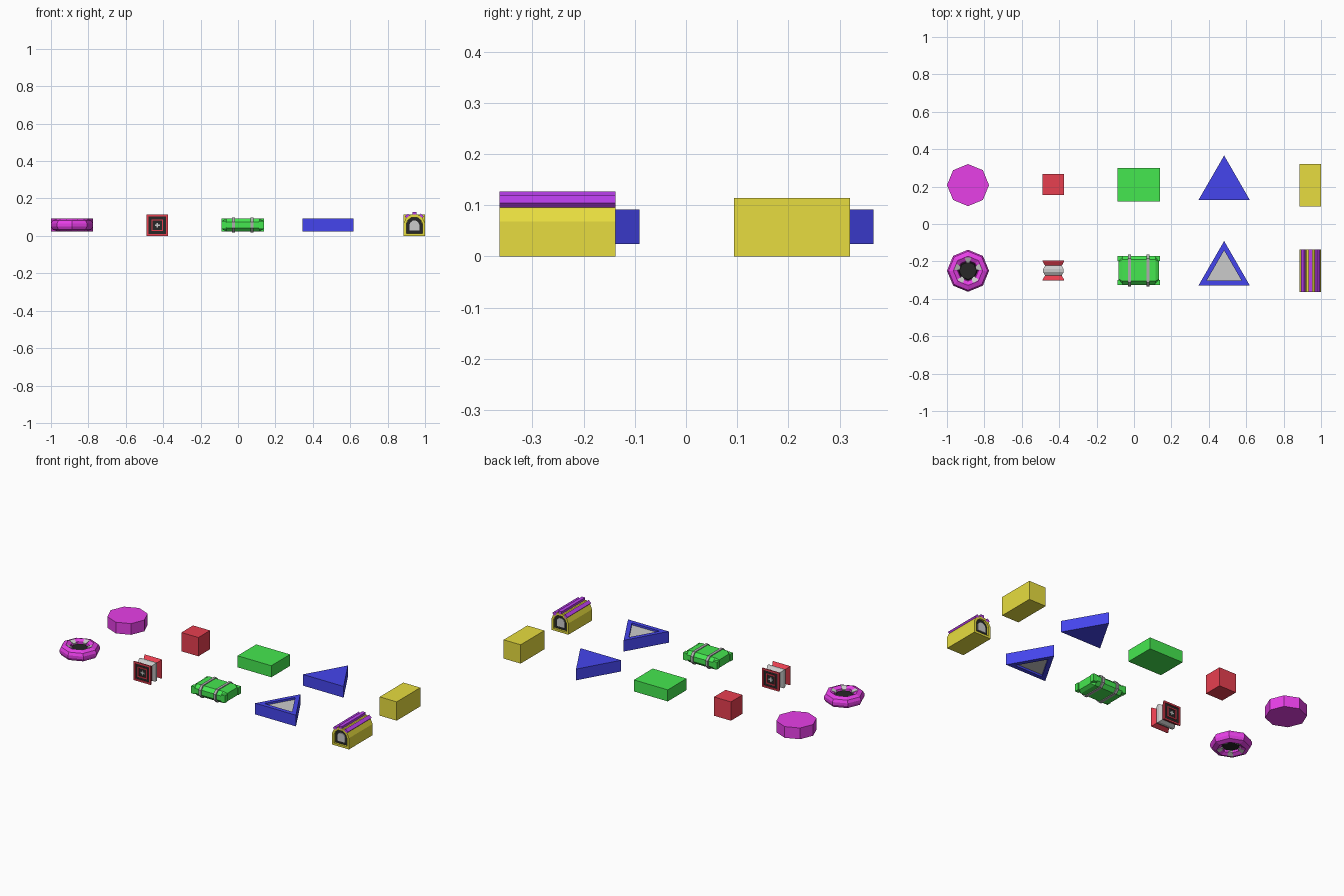
import bpy, bmesh
from math import cos, sin, radians, pi
from mathutils import Vector, Matrix

if "Cube" in bpy.data.objects:
    bpy.data.objects.remove(bpy.data.objects["Cube"])

COL = dict(magenta=(.8, .05, .8), red=(.8, .05, .08), green=(.06, .8, .08),
           blue=(.06, .06, .85), yellow=(.8, .72, .05), purple=(.5, .05, .85),
           black=(.02, .02, .02), steel=(.42, .42, .42))
MATS = {}
for k, c in COL.items():
    MATS[k] = bpy.data.materials.new(k)
    MATS[k].diffuse_color = (*c, 1)


def loft(name, rings, col=None, closed=False):
    """Skin equal-length point rings; cap the ends unless the loop closes."""
    bm = bmesh.new()
    vs = [[bm.verts.new(p) for p in r] for r in rings]
    n = len(vs[0])
    pairs = list(zip(vs, vs[1:])) + ([(vs[-1], vs[0])] if closed else [])
    for a, b in pairs:
        for i in range(n):
            j = (i + 1) % n
            bm.faces.new((a[i], a[j], b[j], b[i]))
    if not closed:
        bm.faces.new(vs[0][::-1])
        bm.faces.new(vs[-1])
    bmesh.ops.recalc_face_normals(bm, faces=bm.faces)
    me = bpy.data.meshes.new(name)
    bm.to_mesh(me)
    bm.free()
    ob = bpy.data.objects.new(name, me)
    bpy.context.collection.objects.link(ob)
    if col:
        me.materials.append(MATS[col])
    return ob


def box(name, c, size, col=None, rot=None):
    x, y, z = (s / 2 for s in size)
    ob = loft(name, [[(a, b, h) for a, b in ((-x, -y), (x, -y), (x, y), (-x, y))]
                     for h in (-z, z)], col)
    m = Matrix.Translation(c)
    ob.matrix_world = m @ rot if rot else m
    return ob


def ngon(c, r, z, n=8, start=0.0):
    return [(c[0] + r * cos(start + 2 * pi * i / n),
             c[1] + r * sin(start + 2 * pi * i / n), z) for i in range(n)]


LO, MID, HI = .024, .058, .092

# Plain blocks in the back row
oc = (-.8875, .208)
loft("octagon_block", [ngon(oc, .1125, z) for z in (LO, HI)], "magenta")
box("cube_block", (-.431, .21, .057), (.114, .112, .114), "red")
box("slab_block", (.026, .21, .058), (.227, .18, .07), "green")
box("long_block", (.943, .207, .057), (.114, .227, .114), "yellow")


def tri(y0, z, inset=0):
    r = .158 - 2 * inset
    return ngon((.482, y0), r, z, 3, pi / 2)


loft("wedge_block", [tri(.208, z) for z in (LO, HI)], "blue")

# Octagonal ring with dark core and five plates on each face
rc = (-.8875, -.25)
prof = [(.078, LO), (.104, .034), (.1125, .05), (.1125, .066), (.104, .082), (.078, HI),
        (.056, .08), (.05, MID), (.056, .036)]
loft("octagon_ring", [ngon(rc, r, z) for r, z in prof], "magenta", True)
loft("ring_core", [ngon(rc, r, z) for r, z in ((.046, .044), (.054, MID), (.046, .072))], "black")
for s in (-1, 1):
    for k in range(5):
        a = radians(18 + 72 * k)
        def pt(r, t, h):
            return (rc[0] + r * cos(a) - t * sin(a), rc[1] + r * sin(a) + t * cos(a), MID + s * h)
        loft("ring_plate", [[pt(r, t, h) for r, t, h in
                             ((.044, -.01, .021 + d), (.044, .01, .021 + d),
                              (.072, .018, .033 + d), (.072, -.018, .033 + d))]
                            for d in (-.006, .001)])

# Cube crate: two tapered ends joined by a flared middle
cx, cy, cz = -.431, -.249, .057


def sq(h, dy):
    return [(cx + a * h, cy + dy, cz + b * h) for a, b in ((-1, -1), (1, -1), (1, 1), (-1, 1))]


loft("crate_middle", [sq(h, d) for d, h in
                      ((-.03, .042), (-.008, .055), (.008, .055), (.03, .042))])
for s in (-1, 1):
    loft("crate_end", [sq(h, s * d) for d, h in
                       ((.025, .044), (.048, .057), (.054, .057), (.054, .047), (.047, .047))], "red")
    loft("crate_panel", [sq(.0465, s * d) for d in (.044, .0485)], "black")
    loft("crate_trim", [sq(h, s * d) for d, h in
                        ((.048, .031), (.053, .031), (.053, .025), (.048, .025))], "red", True)
    box("crate_cross_bar", (cx, cy + s * .05, cz), (.026, .005, .008))
    box("crate_cross_post", (cx, cy + s * .05, cz), (.008, .005, .026))

# Green case: chamfered body, straps and corner guards
gx, gy = .026, -.248


def octo(x, hy, hz, c):
    return [(x, gy + a, MID + b) for a, b in
            ((-hy, -hz + c), (-hy + c, -hz), (hy - c, -hz), (hy, -hz + c),
             (hy, hz - c), (hy - c, hz), (-hy + c, hz), (-hy, hz - c))]


loft("case_body", [octo(gx + x, hy, hz, .02) for x, hy, hz in
                   ((-.108, .066, .024), (-.088, .078, .035),
                    (.088, .078, .035), (.108, .066, .024))], "green")
for s in (-1, 1):
    x = gx + s * .05
    loft("case_strap", [octo(x + d, .086, .039, .022) for d in (-.008, .008)], "steel")
    for t in (-1, 1):
        box("case_corner", (gx + s * .1, gy + t * .064, MID), (.027, .026, .044), "green")

# Triangular frame with recessed panel on both faces
ty = -.249
loft("triangle_frame", [tri(ty, z, i) for z, i in
                        ((LO, 0), (HI, 0), (HI, .025), (LO, .025))], "blue", True)
loft("triangle_panel", [tri(ty, z, .0245) for z in (.036, .08)])

# Arched chest with recessed doorways and roof ribs
bx, by = .943, -.251
ARCH = [(-.057, 0), (.057, 0), (.057, .068), (.045, .094), (.02, .113),
        (-.02, .113), (-.045, .094), (-.057, .068)]


def arch(dy, k=1):
    return [(bx + x * k, by + dy, .054 + (z - .054) * k) for x, z in ARCH]


loft("chest_body", [arch(d, k) for d, k in
                    ((-.098, .76), (-.1135, .76), (-.1135, 1), (.1135, 1), (.1135, .76), (.098, .76))],
     "yellow")
for s in (-1, 1):
    loft("chest_recess", [arch(s * d, .755) for d in (.09, .1015)], "black")
    loft("chest_door", [arch(s * d, .46) for d in (.1, .106)])
for x, z, ang in ((-.036, .104, -42), (0, .117, 0), (.036, .104, 42)):
    box("chest_rib", (bx + x, by, z), (.022, .227, .02), "purple",
        Matrix.Rotation(radians(ang), 4, 'Y'))

for m in bpy.data.materials:
    if m.users and not m.is_grease_pencil:
        m.use_nodes = True
        m.node_tree.nodes["Principled BSDF"].inputs["Base Color"].default_value = m.diffuse_color
